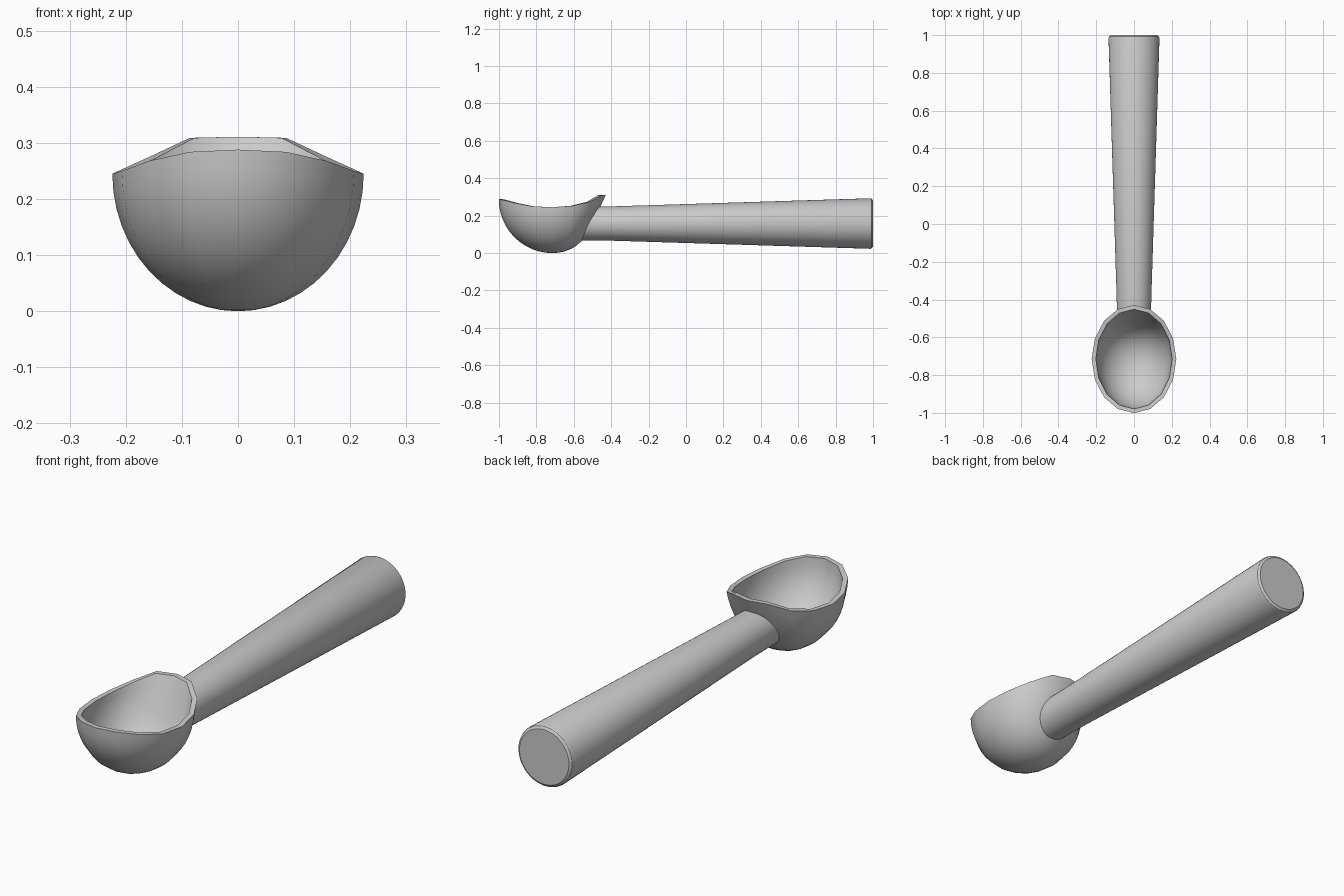
import bpy, math
from mathutils import Vector
from mathutils.bvhtree import BVHTree

if "Cube" in bpy.data.objects:
    bpy.data.objects.remove(bpy.data.objects["Cube"])

SIDES, ROWS = 16, 12
CY = -0.715


def make(name, verts, faces, angle):
    me = bpy.data.meshes.new(name)
    me.from_pydata(verts, [], faces)
    ob = bpy.data.objects.new(name, me)
    bpy.context.collection.objects.link(ob)
    bpy.ops.object.select_all(action='DESELECT')
    ob.select_set(True)
    bpy.context.view_layer.objects.active = ob
    bpy.ops.object.shade_smooth_by_angle(angle=math.radians(angle))
    return ob


def bowl_point(i, s, inner):
    # one point of the bowl shell: column i, height fraction s (0 bottom, 1 rim)
    a = 2 * math.pi * i / SIDES
    back = math.cos(a)                      # +1 handle side, -1 front
    wall = 0.022 if inner else 0.0
    floor = 0.022 if inner else 0.0
    steps = [0.311, 0.309, 0.275, 0.253, 0.245, 0.25, 0.268, 0.284, 0.288]
    k = i % SIDES
    rim_z = steps[min(k, SIDES - k)]
    phi = s * math.pi / 2
    x = (0.224 - wall) * math.sin(a) * math.sin(phi)
    y = CY + (0.286 - wall) * back * math.sin(phi)
    # hollowed neck under the pouring lip
    y -= 0.033 * max(0, back) ** 2 * math.sin(math.pi * s * s)
    return (x, y, floor + (rim_z - floor) * (1 - math.cos(phi)))


# bowl: outer skin from bottom to rim, then inner skin back down
verts = [(0, CY, 0)]
rows = [(r / ROWS, False) for r in range(1, ROWS + 1)]
rows += [(r / ROWS, True) for r in range(ROWS, 0, -1)]
for s, inner in rows:
    verts += [bowl_point(i, s, inner) for i in range(SIDES)]
verts.append((0, CY, 0.022))
last, faces = len(verts) - 1, []
for i in range(SIDES):
    j = (i + 1) % SIDES
    faces.append((0, 1 + i, 1 + j))
    for r in range(len(rows) - 1):
        b = 1 + r * SIDES
        faces.append((b + i, b + SIDES + i, b + SIDES + j, b + j))
    b = 1 + (len(rows) - 1) * SIDES
    faces.append((b + i, last, b + j))
make("scoop_bowl", verts, faces, 40)

# handle: tapered round bar whose front end is trimmed to the bowl wall
tree = BVHTree.FromPolygons([Vector(v) for v in verts], faces)
N, HZ = 48, 0.158
hv, hf = [], []
for y, rad in [(None, 0.09), (-0.4, 0.0915), (0.985, 0.135), (0.993, 0.132), (1.0, 0.122)]:
    for i in range(N):
        a = 2 * math.pi * i / N
        x, z = rad * math.cos(a), HZ + rad * math.sin(a)
        yy = y
        if y is None:
            hit = tree.ray_cast(Vector((x, 1, z)), Vector((0, -1, 0)))[0]
            yy = (hit.y if hit else -0.5) - 0.008
        hv.append((x, yy, z))
for r in range(4):
    for i in range(N):
        j = (i + 1) % N
        hf.append((r * N + i, (r + 1) * N + i, (r + 1) * N + j, r * N + j))
hf.append(tuple(4 * N + i for i in reversed(range(N))))
make("handle", hv, hf, 30)
